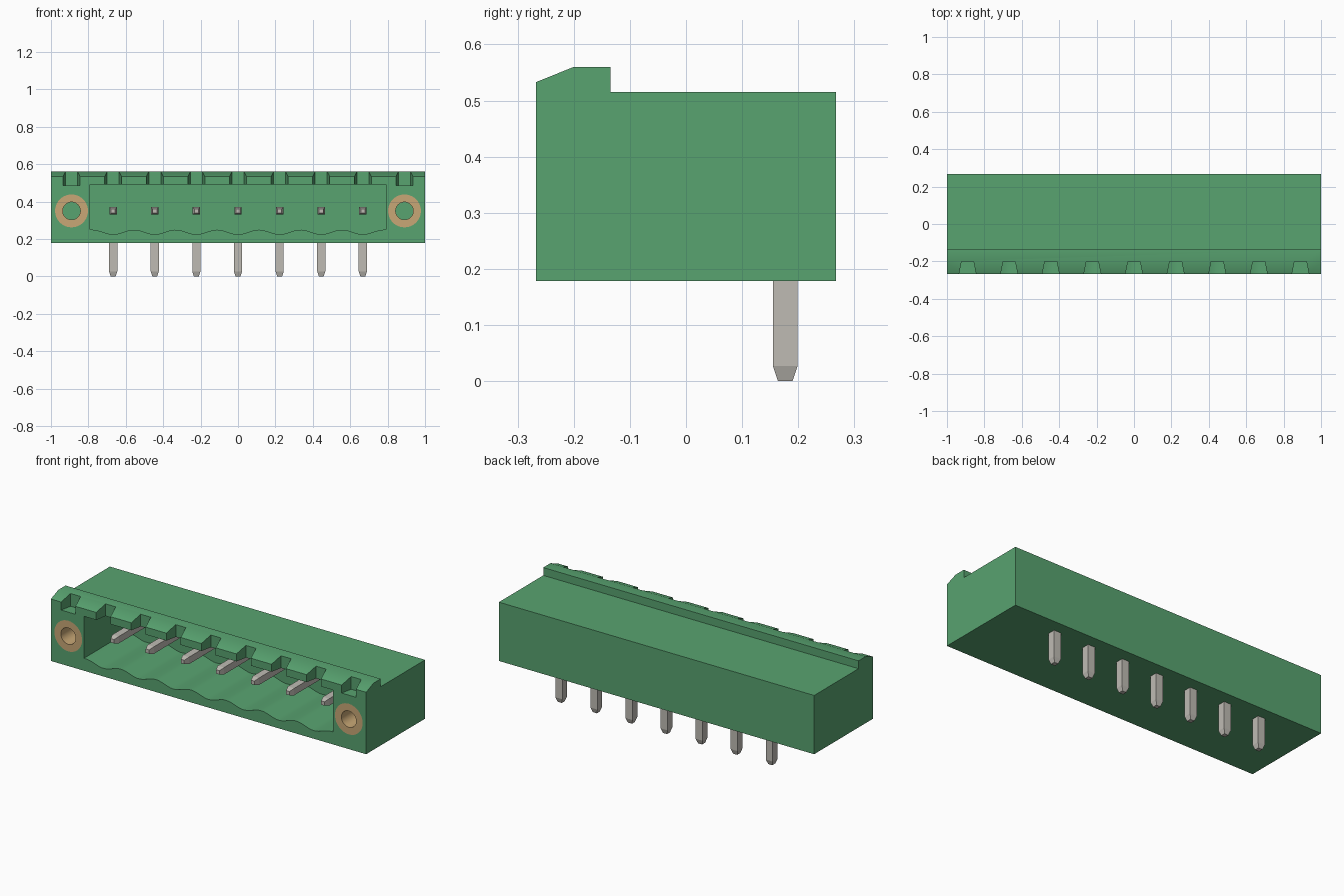
import bpy, bmesh, math
from mathutils import Vector

if "Cube" in bpy.data.objects:
    bpy.data.objects.remove(bpy.data.objects["Cube"], do_unlink=True)


def material(name, rgb):
    m = bpy.data.materials.new(name)
    m.use_nodes = True
    m.diffuse_color = (*rgb, 1)
    bsdf = next(n for n in m.node_tree.nodes if n.type == 'BSDF_PRINCIPLED')
    bsdf.inputs["Base Color"].default_value = (*rgb, 1)
    return m


GREEN = material("green plastic", (0.098, 0.366, 0.162))
METAL = material("tinned metal", (0.52, 0.50, 0.455))
BRASS = material("brass", (0.58, 0.39, 0.18))

PITCH = 0.2225
PIN_X = [i * PITCH for i in range(-3, 4)]
FLANGE_X = 4 * PITCH
PIN_Z = 0.35
FRONT, BACK = -0.267, 0.267


def finish(bm, name, mat):
    bmesh.ops.recalc_face_normals(bm, faces=bm.faces[:])
    mesh = bpy.data.meshes.new(name)
    bm.to_mesh(mesh)
    bm.free()
    mesh.materials.append(mat)
    ob = bpy.data.objects.new(name, mesh)
    bpy.context.scene.collection.objects.link(ob)
    return ob


def prism(bm, profile, offset):
    """Extrude a closed 3D outline along an offset vector."""
    face = bm.faces.new([bm.verts.new(p) for p in profile])
    ext = bmesh.ops.extrude_face_region(bm, geom=[face])
    bmesh.ops.translate(bm, vec=Vector(offset),
                        verts=[v for v in ext["geom"] if isinstance(v, bmesh.types.BMVert)])


def loft(bm, rings):
    """Join equal-length rings into a closed solid."""
    loops = [[bm.verts.new(p) for p in r] for r in rings]
    n = len(loops[0])
    for a, b in zip(loops, loops[1:]):
        for i in range(n):
            bm.faces.new((a[i], a[(i + 1) % n], b[(i + 1) % n], b[i]))
    bm.faces.new(loops[0][::-1])
    bm.faces.new(loops[-1])


def circle(x, y, r, n=40):
    return [(x + r * math.cos(2 * math.pi * i / n), y, PIN_Z + r * math.sin(2 * math.pi * i / n))
            for i in range(n)]


def cut(target, cutter):
    cutter.hide_render = True
    mod = target.modifiers.new("cut", 'BOOLEAN')
    mod.operation, mod.solver, mod.object = 'DIFFERENCE', 'EXACT', cutter
    bpy.context.view_layer.objects.active = target
    bpy.ops.object.modifier_apply(modifier=mod.name)
    bpy.data.objects.remove(cutter, do_unlink=True)


def smooth(ob):
    bpy.ops.object.select_all(action='DESELECT')
    ob.select_set(True)
    bpy.context.view_layer.objects.active = ob
    bpy.ops.object.shade_smooth_by_angle(angle=math.radians(30))


# Housing with a raised, chamfered lip along the front
bm = bmesh.new()
side = [(FRONT, 0.178), (BACK, 0.178), (BACK, 0.515), (-0.135, 0.515),
        (-0.135, 0.56), (-0.2, 0.56), (FRONT, 0.533)]
prism(bm, [(-1, y, z) for y, z in side], (2, 0, 0))
housing = finish(bm, "housing", GREEN)

# Plug cavity with a scalloped floor, one trough under each pin
bm = bmesh.new()
steps = 84
floor = []
for i in range(steps + 1):
    x = -0.79 + 1.58 * i / steps
    wave = math.cos(2 * math.pi * x / PITCH) if abs(x) < 3.5 * PITCH else -1
    floor.append((x, FRONT - 0.05, 0.237 - 0.0125 * wave))
prism(bm, floor + [(0.79, FRONT - 0.05, 0.49), (-0.79, FRONT - 0.05, 0.49)], (0, 0.44, 0))
cut(housing, finish(bm, "cavity_cutter", GREEN))

# Tapered keying notches in the lip
bm = bmesh.new()
for i in range(-4, 5):
    x = i * PITCH
    outline = [(x - 0.0475, FRONT - 0.01), (x + 0.0475, FRONT - 0.01), (x + 0.032, -0.2), (x - 0.032, -0.2)]
    prism(bm, [(px, py, 0.487) for px, py in outline], (0, 0, 0.12))
cut(housing, finish(bm, "notch_cutter", GREEN))

# Flange sockets for the threaded inserts
R_OUT, R_IN, DEPTH = 0.088, 0.047, 0.25
bm = bmesh.new()
for s in (-1, 1):
    prism(bm, circle(s * FLANGE_X, FRONT - 0.02, R_OUT), (0, DEPTH + 0.02, 0))
cut(housing, finish(bm, "socket_cutter", GREEN))
smooth(housing)

# Brass inserts: flush tubes in the flanges
for s, label in ((1, "left"), (-1, "right")):
    bm = bmesh.new()
    rings = [(FRONT, R_OUT), (FRONT, R_IN), (FRONT + DEPTH, R_IN), (FRONT + DEPTH, R_OUT)]
    loops = [[bm.verts.new(p) for p in circle(s * FLANGE_X, y, r)] for y, r in rings]
    for k in range(4):
        a, b = loops[k], loops[(k + 1) % 4]
        for i in range(40):
            j = (i + 1) % 40
            bm.faces.new((a[i], a[j], b[j], b[i]))
    smooth(finish(bm, label + "_threaded_insert", BRASS))

# Bent contact pins: a leg going down and a contact pointing forward
CORNERS = ((-1, -1), (1, -1), (1, 1), (-1, 1))
for n, x in enumerate(PIN_X, 1):
    bm = bmesh.new()
    loft(bm, [[(x + a * h, 0.177 + b * h, z) for a, b in CORNERS]
              for z, h in ((0, 0.013), (0.027, 0.022), (PIN_Z + 0.02, 0.022))])
    loft(bm, [[(x + a * h, y, PIN_Z + b * h) for a, b in CORNERS]
              for y, h in ((-0.185, 0.011), (-0.155, 0.02), (0.17, 0.02))])
    finish(bm, f"pin_{n}", METAL)
